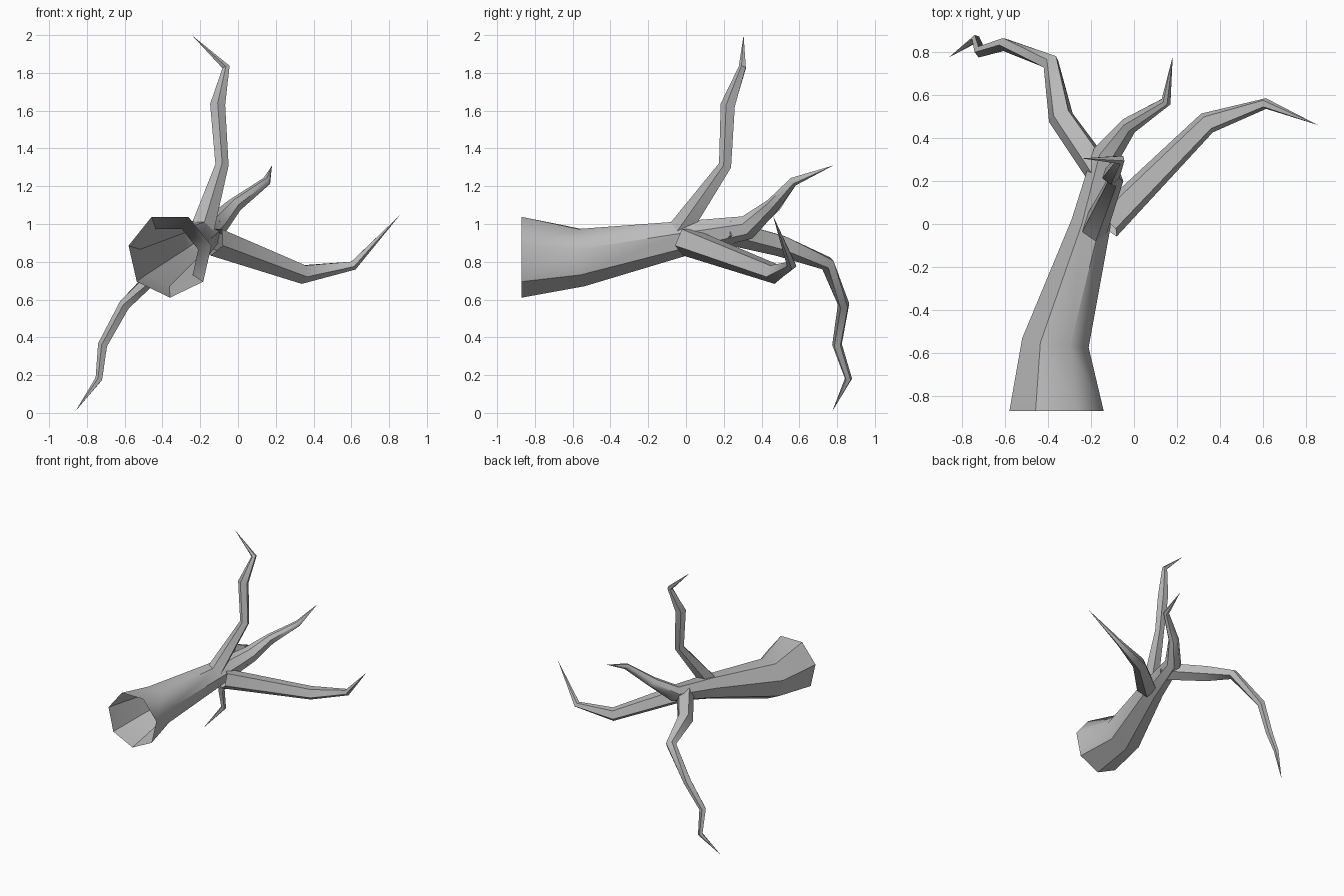
import bpy, math
from mathutils import Vector

cube = bpy.data.objects.get("Cube")
if cube:
    bpy.data.objects.remove(cube)

bark = bpy.data.materials.new("grey_bark")
bark.use_nodes = True
bark.diffuse_color = (0.5, 0.5, 0.5, 1)
bark.node_tree.nodes["Principled BSDF"].inputs["Base Color"].default_value = (0.5, 0.5, 0.5, 1)


def limb(name, path, sides, up, first_axis=None, turn=-90):
    """Open tapering tube along (x, y, z, radius) points, closing to a tip."""
    pts = [Vector(p[:3]) for p in path]
    verts, faces = [], []
    for i, p in enumerate(pts[:-1]):
        ahead = (pts[i + 1] - p).normalized()
        behind = (p - pts[i - 1]).normalized() if i else ahead
        axis = (ahead + behind).normalized()
        if i == 0 and first_axis:
            axis = Vector(first_axis)
        side = axis.cross(Vector(up)).normalized()
        over = side.cross(axis)
        for k in range(sides):
            a = math.radians(turn) + math.tau * k / sides
            verts.append(p + path[i][3] * (math.cos(a) * side + math.sin(a) * over))
    verts.append(pts[-1])
    rings = len(pts) - 1
    for k in range(sides):
        n = (k + 1) % sides
        for r in range(rings - 1):
            lo, hi = r * sides, (r + 1) * sides
            faces.append((lo + k, lo + n, hi + n, hi + k))
        last = (rings - 1) * sides
        faces.append((last + k, last + n, len(verts) - 1))
    mesh = bpy.data.meshes.new(name)
    mesh.from_pydata(verts, [], faces)
    mesh.materials.append(bark)
    obj = bpy.data.objects.new(name, mesh)
    bpy.context.collection.objects.link(obj)
    bpy.ops.object.select_all(action='DESELECT')
    obj.select_set(True)
    bpy.context.view_layer.objects.active = obj
    bpy.ops.object.shade_smooth_by_angle(angle=math.radians(50))
    return obj


# Hollow trunk running back into its own leading branch
limb("trunk", [(-.36, -.87, .835, .225), (-.365, -.55, .83, .16), (-.2, 0, .93, .095),
               (-.125, .33, .985, .066), (-.02, .46, 1.095, .042),
               (.15, .57, 1.225, .024), (.18, .78, 1.31, 0)],
     7, (0, 0, 1), first_axis=(0, 1, 0))

# Branch rising from the top of the trunk
limb("upper_branch", [(-.19, -.03, .97, .065), (-.085, .21, 1.31, .037), (-.108, .225, 1.63, .042),
                      (-.063, .3, 1.83, .021), (-.245, .305, 2.0, 0)], 5, (0, 1, 0))

# Branch reaching out to the left
limb("left_branch", [(-.13, 0, .91, .08), (.34, .47, .737, .054),
                     (.61, .56, .782, .026), (.855, .46, 1.045, 0)], 5, (0, 0, 1))

# Branch drooping to the right and down
limb("drooping_branch", [(-.13, .2, .965, .07), (-.34, .5, .89, .062), (-.385, .75, .79, .041),
                         (-.6, .835, .57, .032), (-.715, .8, .36, .027),
                         (-.735, .86, .18, .02), (-.86, .775, .01, 0)], 5, (1, 0, .3))
